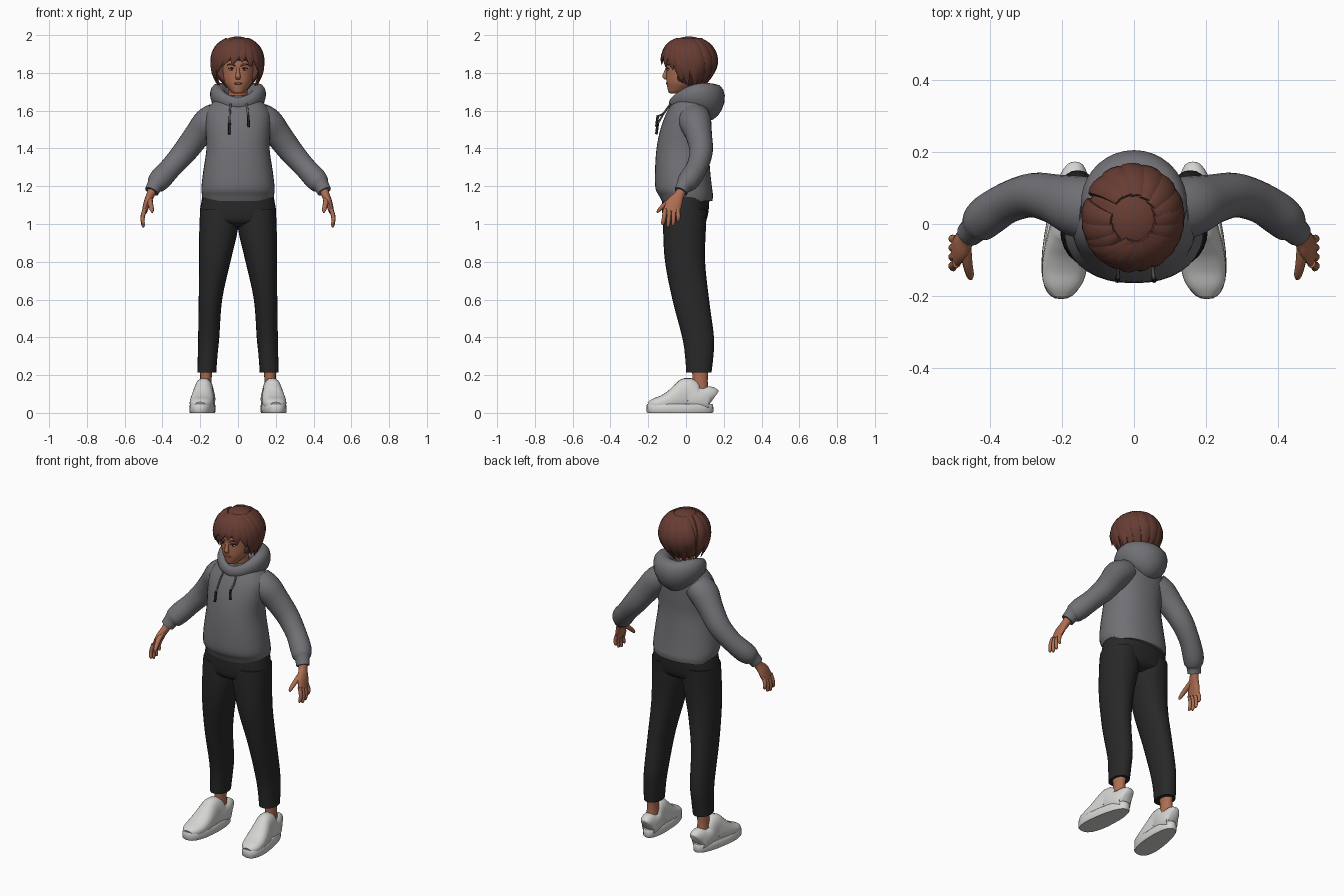
import bpy, bmesh, math
from mathutils import Vector

if "Cube" in bpy.data.objects:
    bpy.data.objects.remove(bpy.data.objects["Cube"])


def mat(name, rgb):
    m = bpy.data.materials.new(name)
    m.diffuse_color = (*rgb, 1)
    m.use_nodes = True
    m.node_tree.nodes["Principled BSDF"].inputs["Base Color"].default_value = m.diffuse_color
    return m


GREY = mat("hoodie grey", (0.165, 0.165, 0.18))
BLACK = mat("trouser black", (0.021, 0.021, 0.022))
SKIN = mat("skin", (0.42, 0.155, 0.085))
HAIR = mat("hair brown", (0.135, 0.046, 0.033))
SHOE = mat("shoe white", (0.66, 0.66, 0.64))
DARK = mat("dark detail", (0.02, 0.016, 0.016))
EYE = mat("eye white", (0.6, 0.55, 0.5))
LIP = mat("lips", (0.28, 0.085, 0.055))


def finish(bm, name, material, mirror=False):
    bmesh.ops.recalc_face_normals(bm, faces=bm.faces)
    me = bpy.data.meshes.new(name)
    bm.to_mesh(me)
    bm.free()
    me.materials.append(material)
    ob = bpy.data.objects.new(name, me)
    bpy.context.collection.objects.link(ob)
    if mirror:
        ob.modifiers.new("mirror", "MIRROR").use_mirror_merge = False
    return ob


def smooth_rows(rows, steps):
    """Catmull-Rom interpolation of section rows."""
    out = []
    for i in range(len(rows) - 1):
        p0, p1 = rows[max(i - 1, 0)], rows[i]
        p2, p3 = rows[i + 1], rows[min(i + 2, len(rows) - 1)]
        for k in range(steps):
            t = k / steps
            out.append([0.5 * (2 * b + (c - a) * t + (2 * a - 5 * b + 4 * c - d) * t * t
                               + (3 * b - a - 3 * c + d) * t ** 3)
                        for a, b, c, d in zip(p0, p1, p2, p3)])
    out.append(list(rows[-1]))
    return out


def loft(name, rows, material, n=24, steps=4, ref=None, power=2.0, mirror=False, warp=None):
    """Skin sections (x, y, z, half_a, half_b); level rings unless ref gives the a direction."""
    rows = smooth_rows(rows, steps)
    pts = [Vector(r[:3]) for r in rows]
    bm = bmesh.new()
    rings = []
    for i, r in enumerate(rows):
        u, v = Vector((1, 0, 0)), Vector((0, 1, 0))
        if ref:
            t = (pts[min(i + 1, len(pts) - 1)] - pts[max(i - 1, 0)]).normalized()
            u = ref(pts[i]) if callable(ref) else Vector(ref)
            u = (u - t * u.dot(t)).normalized()
            v = t.cross(u)
        ring = []
        for k in range(n):
            a = 2 * math.pi * k / n
            c, s = math.cos(a), math.sin(a)
            p = pts[i] + u * math.copysign(abs(c) ** (2 / power), c) * max(r[3], 0.001) \
                + v * math.copysign(abs(s) ** (2 / power), s) * max(r[4], 0.001)
            ring.append(bm.verts.new(warp(p) if warp else p))
        rings.append(ring)
    for a, b in zip(rings, rings[1:]):
        for k in range(n):
            bm.faces.new((a[k], a[(k + 1) % n], b[(k + 1) % n], b[k]))
    bm.faces.new(rings[0])
    bm.faces.new(rings[-1])
    return finish(bm, name, material, mirror)


def blob(name, centre, size, material, mirror=False):
    bm = bmesh.new()
    bmesh.ops.create_uvsphere(bm, u_segments=14, v_segments=8, radius=1)
    for v in bm.verts:
        v.co = Vector(c + s * q for c, s, q in zip(centre, size, v.co))
    return finish(bm, name, material, mirror)


# Hoodie body with gathered hem
loft("hoodie_body", [(0, .005, 1.122, .184, .134), (0, 0, 1.15, .19, .143), (0, -.012, 1.19, .194, .15),
                     (0, -.018, 1.28, .184, .146), (0, -.018, 1.4, .167, .138), (0, -.006, 1.5, .172, .13),
                     (0, .01, 1.58, .172, .117), (0, .022, 1.635, .143, .1), (0, .02, 1.68, .09, .075)],
     GREY, n=36, power=2.25)

# Sleeve with puffed cuff
loft("sleeve", [(.11, .04, 1.57, .085, .075), (.16, .05, 1.535, .085, .08), (.215, .068, 1.47, .07, .071),
                (.28, .08, 1.385, .062, .065), (.35, .06, 1.305, .057, .058), (.405, .025, 1.245, .058, .06),
                (.43, .0, 1.215, .052, .054), (.442, -.012, 1.2, .04, .042), (.457, -.027, 1.172, .036, .038)],
     GREY, ref=(0, 1, 0), mirror=True)

# Hood: thick collar ring that grows towards the back
bm = bmesh.new()
N, M = 40, 16
rings = []
for i in range(N):
    t = 2 * math.pi * i / N
    k = (1 - math.cos(t)) / 2
    s = math.sin(t)
    c = Vector((.1 * s, -.068 + .203 * k, 1.638 + .005 * k + .03 * s * s))
    out = Vector((s, -math.cos(t), 0))
    ring = []
    for j in range(M):
        a = 2 * math.pi * j / M
        h = math.sin(a)
        ring.append(bm.verts.new(c + out * ((.022 + .046 * k) * math.cos(a) + .02 * k * h)
                                 + Vector((0, 0, (.034 + .064 * k) * h))))
    rings.append(ring)
for i in range(N):
    a, b = rings[i], rings[(i + 1) % N]
    for j in range(M):
        bm.faces.new((a[j], a[(j + 1) % M], b[(j + 1) % M], b[j]))
finish(bm, "hood", GREY)

# Drawstrings with dark tips
for side, x, end in (("left", .052, 1.53), ("right", -.043, 1.49)):
    loft("drawstring_" + side, [(x * .9, -.083, 1.635, .005, .005), (x, -.115, 1.59, .005, .005),
                                (x * 1.05, -.15, end + .04, .005, .005)], GREY, n=8, ref=(1, 0, 0))
    loft("string_tip_" + side, [(x * 1.05, -.149, end + .045, .007, .007),
                                (x * 1.08, -.157, end - .015, .007, .007)], DARK, n=8, ref=(1, 0, 0))

# Trousers
loft("trouser_hips", [(0, -.005, .985, .11, .06), (0, -.006, 1.01, .188, .107), (0, -.004, 1.06, .202, .122),
                      (0, 0, 1.15, .188, .125)], BLACK, n=36, power=2.3)
loft("trouser_leg", [(.165, .068, .215, .05, .067), (.161, .07, .3, .052, .075), (.155, .064, .4, .056, .084),
                     (.146, .025, .6, .062, .097), (.123, -.005, .8, .083, .106),
                     (.103, -.008, .97, .102, .113), (.1, -.003, 1.08, .1, .115)],
     BLACK, mirror=True, power=2.2)


# Feet: ankle, shoe upper, sole
def splay(p):
    return Vector((p.x - (p.y - .07) * .1, p.y, p.z))


loft("ankle", [(.17, .075, .1, .034, .045), (.17, .075, .17, .03, .04), (.168, .075, .24, .034, .045)],
     SKIN, n=16, mirror=True)
upper = [(.14, .028, .125), (.125, .043, .14), (.09, .052, .135), (.05, .054, .145), (.012, .05, .185),
         (-.02, .055, .165), (-.07, .062, .125), (-.12, .063, .095), (-.165, .054, .077), (-.195, .03, .058)]
loft("shoe_upper", [(.174, y, .01 + (h - .01) / 2, w, (h - .01) / 2) for y, w, h in upper],
     SHOE, n=24, ref=(1, 0, 0), power=2.4, mirror=True, warp=splay)


def sole_shape(p):
    p = Vector(p)
    p.x = .175 + (p.x - .175) * (.92 - (p.y + .03) * .75)
    return splay(p)


loft("shoe_sole", [(.175, -.032, 0, .066, .172), (.175, -.032, .006, .07, .177), (.175, -.032, .042, .069, .176),
                   (.175, -.032, .048, .064, .172)], SHOE, n=36, steps=1, power=2.4, mirror=True, warp=sole_shape)

# Hands: palm, four fingers, thumb
loft("palm", [(.447, -.015, 1.2, .026, .026), (.463, -.035, 1.155, .027, .022), (.48, -.06, 1.115, .042, .019),
              (.495, -.078, 1.065, .043, .014)], SKIN, n=16, ref=(0, 1, 0), mirror=True)
for i, length in enumerate((.08, .092, .085, .062)):
    y = -.11 + .022 * i
    loft("finger_%d" % (i + 1), [(.493, y, 1.08, .012, .012), (.505, y - .006 + .003 * i, 1.075 - length / 2, .0115, .011),
                                 (.502, y - .012 + .005 * i, 1.085 - length, .01, .009),
                                 (.5, y - .014 + .005 * i, 1.075 - length, .004, .004)],
         SKIN, n=10, steps=3, ref=(0, 1, 0), mirror=True)
loft("thumb", [(.47, -.065, 1.135, .018, .016), (.463, -.11, 1.105, .014, .013), (.456, -.142, 1.075, .011, .01),
               (.454, -.153, 1.06, .004, .004)], SKIN, n=10, ref=(1, 0, 0), mirror=True)

# Neck and head
loft("neck", [(0, .03, 1.6, .06, .06), (0, .015, 1.68, .05, .054), (0, .015, 1.77, .052, .06)], SKIN)
loft("head", [(0, -.055, 1.69, .02, .025), (0, -.048, 1.697, .033, .044), (0, -.035, 1.715, .05, .062),
              (0, -.016, 1.75, .074, .087), (0, .0, 1.8, .087, .105), (0, .008, 1.86, .091, .113),
              (0, .01, 1.92, .08, .1), (0, .01, 1.96, .045, .06)], SKIN, n=32)
loft("nose", [(0, -.1, 1.832, .007, .006), (0, -.108, 1.805, .009, .009), (0, -.112, 1.78, .014, .013),
              (0, -.104, 1.765, .01, .007)], SKIN, n=12)
blob("lips", (0, -.1, 1.744), (.022, .007, .006), LIP)
blob("eye", (.035, -.0945, 1.818), (.014, .006, .006), EYE, True)
blob("iris", (.034, -.098, 1.818), (.006, .004, .006), DARK, True)
loft("eyelid", [(.018, -.1, 1.822, .003, .002), (.034, -.1, 1.827, .004, .0025), (.051, -.091, 1.822, .003, .002)],
     DARK, n=8, ref=(0, 1, 0), mirror=True)
loft("eyebrow", [(.014, -.105, 1.836, .004, .004), (.036, -.101, 1.846, .004, .005), (.057, -.09, 1.842, .003, .002)],
     HAIR, n=8, ref=(0, 1, 0), mirror=True)

# Hair cap, flattened behind the face opening and rippled like combed strands
C = Vector((-.003, .015, 1.855))
bm = bmesh.new()
bmesh.ops.create_uvsphere(bm, u_segments=64, v_segments=28, radius=1)
for v in bm.verts:
    phi = math.atan2(v.co.x, -v.co.y)
    k = 1 + .022 * math.sin(10 * phi + 5 * v.co.z) * math.hypot(v.co.x, v.co.y)
    v.co = C + Vector((v.co.x * .13 * k, v.co.y * .14 * k, v.co.z * .138))
    if v.co.z < 1.862:
        v.co.y = max(v.co.y, -.045)
finish(bm, "hair_cap", HAIR)


def lock(name, phi0, phi1, z_end, width, flick=0.0):
    """Flat tapering strand lying on the hair cap from crown to tip."""
    rows = []
    for i in range(6):
        t = i / 5
        phi = math.radians(phi0 + (phi1 - phi0) * t ** .8)
        z = 1.978 + (z_end - 1.978) * t ** 1.3
        q = (z - C.z) / .138
        r = math.sqrt(max(1 - q * q, .05)) if q > 0 else 1 - .36 * q * q
        r += flick * max(t - .6, 0)
        w = width * (.55, .9, 1.1, 1.0, .7, .1)[i]
        rows.append((C.x + .13 * r * math.sin(phi), C.y - .14 * r * math.cos(phi), z, w * .42, w))
    loft(name, rows, HAIR, n=10, steps=3, ref=lambda p: p - C)


# Swept fringe from an off-centre parting
for i in range(8):
    phi = -78 + i * 22
    lock("fringe_%d" % (i + 1), 25 + (phi - 25) * .3, phi, 1.857 - .085 * (abs(phi) / 78) ** 2 - .012 * (i % 2), .031, .12)
# Side locks framing the face
for s in (-1, 1):
    lock("side_lock_front", s * 45, s * 72, 1.752, .027, .15)
    lock("side_lock_mid", s * 62, s * 88, 1.735, .032, .2)
    lock("side_lock_rear", s * 85, s * 108, 1.725, .034, .1)
# Back locks
for i in range(6):
    phi = 122 + i * 23
    lock("back_lock_%d" % (i + 1), phi - 22, phi, 1.712 + .012 * (i % 2), .034, -.35)

bpy.ops.object.select_all(action='SELECT')
bpy.context.view_layer.objects.active = bpy.data.objects["hoodie_body"]
bpy.ops.object.shade_smooth_by_angle(angle=math.radians(45))
